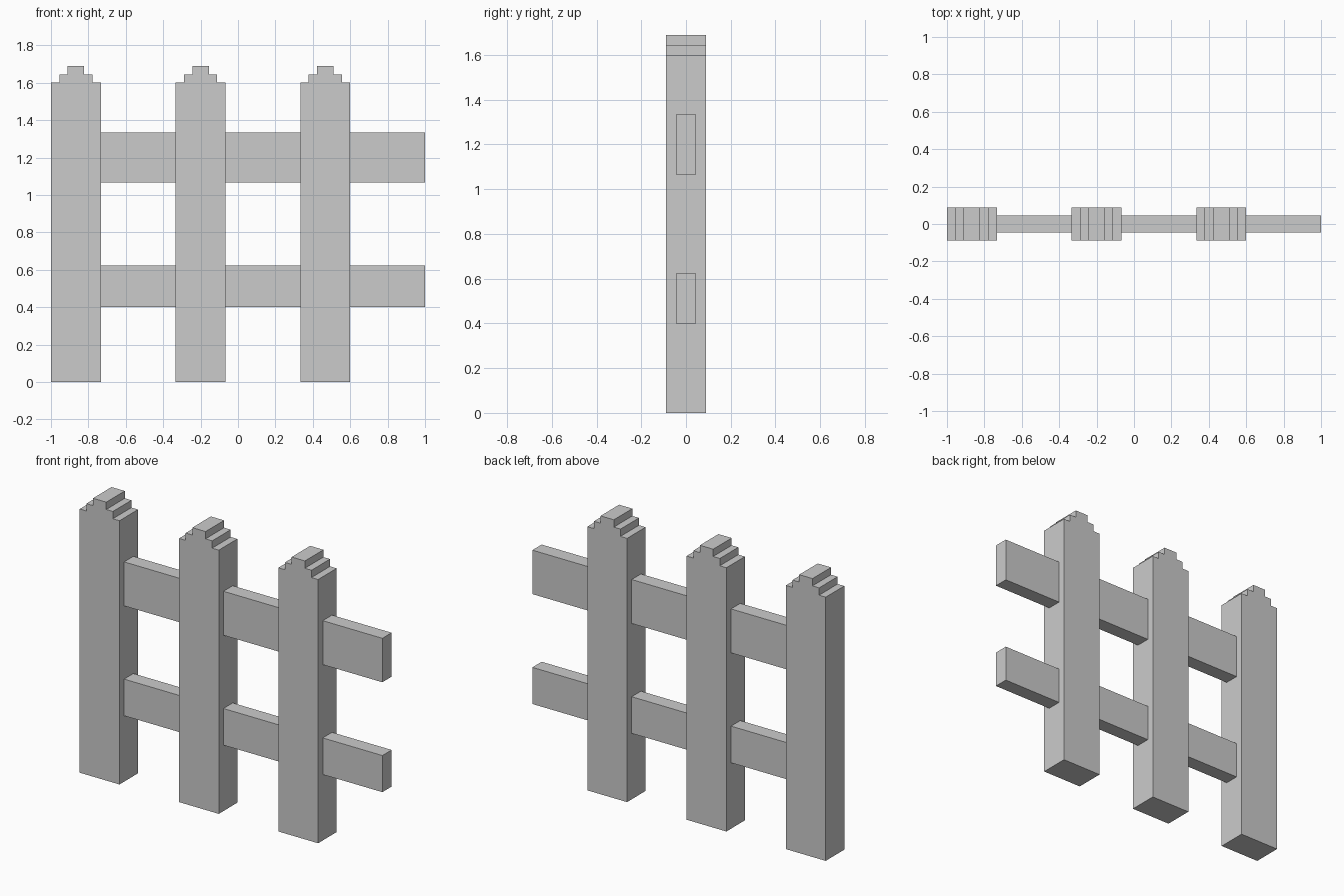
import bpy, bmesh

if "Cube" in bpy.data.objects:
    bpy.data.objects.remove(bpy.data.objects["Cube"])

U = 2 / 45  # module the whole fence is laid out on


def extrude_profile(name, points, half_depth):
    """Extrude an x/z outline along y, centred on y = 0."""
    bm = bmesh.new()
    face = bm.faces.new([bm.verts.new((x, -half_depth, z)) for x, z in points])
    ext = bmesh.ops.extrude_face_region(bm, geom=[face])
    verts = [v for v in ext["geom"] if isinstance(v, bmesh.types.BMVert)]
    bmesh.ops.translate(bm, verts=verts, vec=(0, 2 * half_depth, 0))
    bmesh.ops.recalc_face_normals(bm, faces=bm.faces)
    mesh = bpy.data.meshes.new(name)
    bm.to_mesh(mesh)
    bm.free()
    obj = bpy.data.objects.new(name, mesh)
    bpy.context.collection.objects.link(obj)
    return obj


# Pickets with a stepped top
half = [(3, 0), (3, 36), (2, 36), (2, 37), (1, 37), (1, 38)]
outline = half + [(-x, z) for x, z in reversed(half)]
for i in range(3):
    cx = -1 + 3 * U + i * 15 * U
    extrude_profile(f"picket_{i + 1}", [(cx + x * U, z * U) for x, z in outline], 2 * U)

# Rails running through the pickets, starting inside the first one
for name, z0, z1 in (("lower_rail", 9, 14), ("upper_rail", 24, 30)):
    x0 = -1 + 4 * U
    extrude_profile(name, [(x0, z0 * U), (1, z0 * U), (1, z1 * U), (x0, z1 * U)], U)
